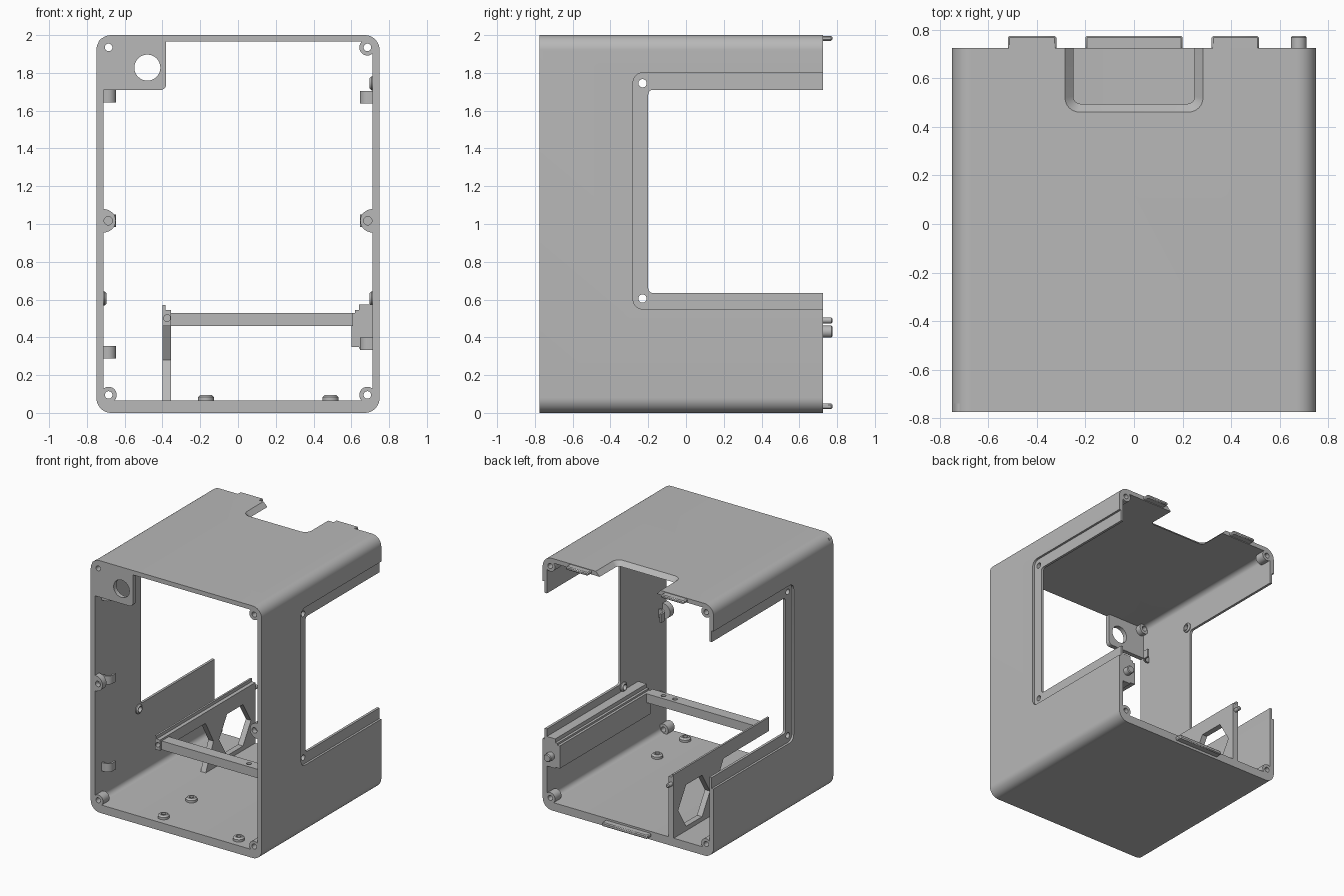
import bpy, bmesh, math
from mathutils import Vector

old = bpy.data.objects.get("Cube")
if old:
    bpy.data.objects.remove(old, do_unlink=True)

grey = bpy.data.materials.new("plain_grey")
grey.use_nodes = True
grey.diffuse_color = (0.48, 0.48, 0.48, 1)
grey.node_tree.nodes["Principled BSDF"].inputs["Base Color"].default_value = (0.48, 0.48, 0.48, 1)

FRONT, BACK = -0.775, 0.725
PLACE = {"X": lambda u, v, t: (t, u, v),
         "Y": lambda u, v, t: (u, t, v),
         "Z": lambda u, v, t: (u, v, t)}
parts = []


def finish(name, bm):
    bmesh.ops.recalc_face_normals(bm, faces=bm.faces[:])
    me = bpy.data.meshes.new(name)
    bm.to_mesh(me)
    bm.free()
    ob = bpy.data.objects.new(name, me)
    bpy.context.collection.objects.link(ob)
    me.materials.append(grey)
    parts.append(ob)
    return ob


def prism(name, pts, axis, a, b, end=None):
    """Extrude a 2D outline along an axis, optionally tapering to another outline."""
    bm = bmesh.new()
    lo = [bm.verts.new(PLACE[axis](u, v, a)) for u, v in pts]
    hi = [bm.verts.new(PLACE[axis](u, v, b)) for u, v in (end or pts)]
    n = len(lo)
    bm.faces.new(lo)
    bm.faces.new(hi)
    for i in range(n):
        j = (i + 1) % n
        bm.faces.new((lo[i], lo[j], hi[j], hi[i]))
    return finish(name, bm)


def rounded(u0, u1, v0, v1, r, steps=8):
    pts = []
    corners = ((u1 - r, v1 - r), (u0 + r, v1 - r), (u0 + r, v0 + r), (u1 - r, v0 + r))
    for q, (cu, cv) in enumerate(corners):
        for k in range(steps + 1):
            a = math.pi / 2 * (q + k / steps)
            pts.append((cu + r * math.cos(a), cv + r * math.sin(a)))
    return pts


def rect(u0, u1, v0, v1):
    return [(u0, v0), (u1, v0), (u1, v1), (u0, v1)]


def circle(u, v, r, n=24):
    return [(u + r * math.cos(2 * math.pi * i / n), v + r * math.sin(2 * math.pi * i / n))
            for i in range(n)]


def cut(target, cutter):
    mod = target.modifiers.new("cut", "BOOLEAN")
    mod.operation = "DIFFERENCE"
    mod.solver = "EXACT"
    mod.object = cutter
    bpy.context.view_layer.objects.active = target
    bpy.ops.object.modifier_apply(modifier=mod.name)
    parts.remove(cutter)
    bpy.data.objects.remove(cutter, do_unlink=True)


def ring(name, axis, u, v, t0, t1, r, hole, chamfer=0.0, n=24):
    """Hollow boss with a chamfer at its t1 end."""
    step = math.copysign(chamfer, t1 - t0)
    profile = [(hole, t0), (r, t0), (r, t1 - step), (r - chamfer, t1), (hole, t1)]
    if not chamfer:
        profile.pop(3)
    bm = bmesh.new()
    rows = [[bm.verts.new(PLACE[axis](cu, cv, t)) for cu, cv in circle(u, v, rad, n)]
            for rad, t in profile]
    for k, row in enumerate(rows):
        nxt = rows[(k + 1) % len(rows)]
        for i in range(n):
            j = (i + 1) % n
            bm.faces.new((row[i], row[j], nxt[j], nxt[i]))
    return finish(name, bm)


def tab(name, x0, x1, z0, z1):
    ob = prism(name, rect(x0, x1, z0, z1), "Y", BACK - 0.04, BACK + 0.05)
    mod = ob.modifiers.new("chamfer", "BEVEL")
    mod.width, mod.segments = 0.007, 1


# Open tube shell
shell = prism("shell", rounded(-0.75, 0.75, 0, 2, 0.08, 12), "Y", FRONT, BACK)
cut(shell, prism("bore", rounded(-0.713, 0.713, 0.065, 1.965, 0.04), "Y", -1, 1))

# Side windows with recessed borders and corner screw holes
cut(shell, prism("window", rounded(-0.2, 1, 0.635, 1.71, 0.025), "X", -1, 1))
for s in (-1, 1):
    cut(shell, prism("recess", rounded(-0.28, 1, 0.55, 1.8, 0.05), "X", s * 0.733, s * 0.9))
for z in (0.605, 1.745):
    cut(shell, prism("screw_hole", circle(-0.23, z, 0.022), "X", -1, 1))

# Chamfered notch in the back of the roof
cut(shell, prism("notch", rounded(-0.25, 0.25, 0.495, 1.2, 0.03), "Z", 1.9, 1.97))
cut(shell, prism("notch_chamfer", rounded(-0.25, 0.25, 0.495, 1.2, 0.03), "Z", 1.965, 2.001,
                 rounded(-0.285, 0.285, 0.46, 1.235, 0.06)))

for s, side in ((-1, "right"), (1, "left")):
    # Screw bosses in the corners, at both ends
    for z, level in ((0.095, "lower"), (1.935, "upper")):
        ring(f"{side}_{level}_front_boss", "Y", s * 0.685, z, FRONT, FRONT + 0.08, 0.043, 0.02)
        ring(f"{side}_{level}_back_boss", "Y", s * 0.685, z, BACK, BACK - 0.08, 0.043, 0.02)
    # Bosses behind the window screw holes
    for z in (0.605, 1.745):
        ring(f"{side}_window_boss", "X", -0.23, z, s * 0.715, s * 0.696, 0.037, 0.022, 0.01)
    # Half-round boss in the middle of each side
    half = [(s * (0.712 - 0.065 * math.sin(math.pi * k / 16)),
             1.017 - 0.062 * math.cos(math.pi * k / 16)) for k in range(17)]
    mid = prism(f"{side}_middle_boss", half, "Y", FRONT, FRONT + 0.05)
    cut(mid, prism("blind_hole", circle(s * 0.687, 1.017, 0.022), "Y", -1, FRONT + 0.04))
    # Curved cable clips
    for z in ((0.322, 1.677) if s < 0 else (0.365, 1.67)) + (1.017,):
        arc = [math.pi / 2 * k / 8 for k in range(9)]
        outer = [(s * (0.69 - 0.045 * math.sin(a)), -0.645 - 0.045 * math.cos(a)) for a in arc]
        inner = [(s * (0.69 - 0.03 * math.sin(a)), -0.645 - 0.03 * math.cos(a)) for a in arc]
        pts = ([(s * 0.716, -0.69)] + outer + [(s * 0.645, -0.61), (s * 0.66, -0.61)]
               + inner[::-1] + [(s * 0.716, -0.675)])
        prism(f"{side}_cable_clip", pts, "Z", z - 0.033, z + 0.033)

# Corner plate with a round hole at the front
plate = prism("corner_plate", rounded(-0.74, -0.38, 1.71, 1.985, 0.03), "Y", FRONT, FRONT + 0.035)
cut(plate, prism("plate_hole", circle(-0.48, 1.828, 0.069, 32), "Y", -1, 0))
cut(plate, prism("plate_screw_hole", circle(-0.685, 1.935, 0.02), "Y", -1, 0))

# Standoffs on the floor
for x in (-0.17, 0.49):
    for y in (-0.69, -0.34):
        ring("floor_standoff", "Z", x, y, 0.06, 0.095, 0.042, 0.018, 0.012)

# Stepped rail along the left wall
rail = [(0.6, 0.35), (0.64, 0.35), (0.64, 0.34), (0.716, 0.34), (0.716, 0.575),
        (0.64, 0.575), (0.64, 0.545), (0.62, 0.545), (0.62, 0.53), (0.6, 0.53)]
prism("rail", rail, "Y", -0.42, BACK)

# Upright fin with a hexagonal window and a half-hexagon front edge
outline = [(-0.47, 0.46), (0.1, 0.46), (0.2, 0.28), (0.1, 0.06),
           (BACK, 0.06), (BACK, 0.545), (-0.47, 0.545)]
fin = prism("fin", outline, "X", -0.4, -0.355)
hexagon = [(0.47 + 0.2 * math.cos(math.pi * k / 3), 0.265 + 0.19 * math.sin(math.pi * k / 3))
           for k in range(6)]
cut(fin, prism("hex_window", hexagon, "X", -1, 0))
cut(fin, prism("fin_hole", circle(-0.375, 0.502, 0.018), "Y", -1, -0.4))
prism("fin_lip", rect(-0.4, -0.385, 0.54, 0.57), "Y", -0.47, BACK)

# Cross bar between fin and rail
bar = prism("cross_bar", rect(-0.36, 0.61, 0.46, 0.53), "Y", -0.45, -0.36)
for x in (0.38, 0.48):
    cut(bar, prism("bar_hole", circle(x, -0.405, 0.018), "Z", 0, 1))

# Locating tabs and pins on the back edge
tab("right_roof_tab", -0.52, -0.32, 1.97, 1.996)
tab("left_roof_tab", 0.32, 0.515, 1.97, 1.996)
tab("floor_tab", -0.2, 0.2, 0.02, 0.05)
for name, x, z, r in (("rail_pin", 0.678, 0.43, 0.032), ("fin_pin", -0.378, 0.49, 0.016)):
    pin = prism(name, circle(x, z, r), "Y", BACK - 0.02, BACK + 0.05)
    mod = pin.modifiers.new("chamfer", "BEVEL")
    mod.width, mod.segments, mod.angle_limit = 0.006, 1, math.radians(40)

# Smooth the curved walls while keeping edges sharp
bpy.ops.object.select_all(action="DESELECT")
for ob in parts:
    ob.select_set(True)
bpy.context.view_layer.objects.active = shell
bpy.ops.object.shade_smooth_by_angle(angle=math.radians(30))
